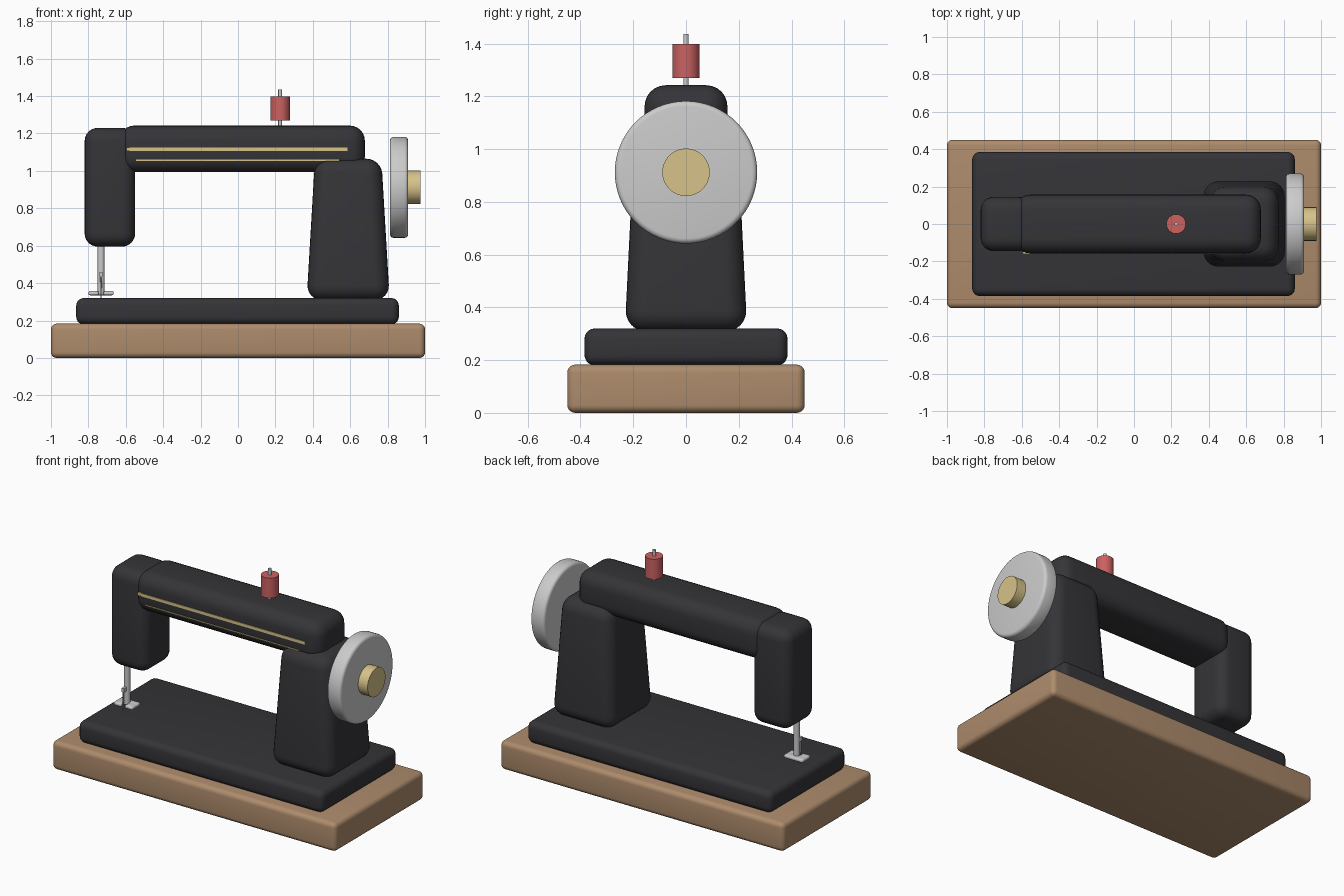
import bpy, bmesh, math
from mathutils import Vector

if "Cube" in bpy.data.objects:
    bpy.data.objects.remove(bpy.data.objects["Cube"])


def material(name, rgb):
    m = bpy.data.materials.new(name)
    m.diffuse_color = (*rgb, 1)
    m.use_nodes = True
    m.node_tree.nodes["Principled BSDF"].inputs["Base Color"].default_value = m.diffuse_color
    return m


BLACK = material("black_enamel", (0.035, 0.035, 0.04))
WOOD = material("wood", (0.42, 0.26, 0.15))
GOLD = material("brass", (0.68, 0.54, 0.25))
RED = material("red_thread", (0.6, 0.12, 0.12))
STEEL = material("steel", (0.62, 0.62, 0.64))


def finish(ob, name, mat, bevel, segments):
    ob.name = name
    ob.data.materials.append(mat)
    if bevel:
        b = ob.modifiers.new("bevel", 'BEVEL')
        b.width, b.segments, b.limit_method = bevel, segments, 'ANGLE'
        b.angle_limit = math.radians(50)
        bpy.ops.object.modifier_apply(modifier=b.name)
    bpy.ops.object.shade_smooth_by_angle(angle=math.radians(35))
    return ob


def box(name, lo, hi, mat, bevel=0, segments=5, top=(1, 1)):
    """Box between two corners; top scales the upper face for a taper."""
    lo, hi = Vector(lo), Vector(hi)
    bpy.ops.mesh.primitive_cube_add(size=1, location=(lo + hi) / 2)
    ob = bpy.context.object
    size = hi - lo
    for v in ob.data.vertices:
        k = top if v.co.z > 0 else (1, 1)
        v.co = (v.co.x * size.x * k[0], v.co.y * size.y * k[1], v.co.z * size.z)
    return finish(ob, name, mat, bevel, segments)


def rod(name, start, end, radius, mat, bevel=0, sides=32, tip=None):
    """Cylinder (or cone) between two points."""
    start, end = Vector(start), Vector(end)
    d = end - start
    bpy.ops.mesh.primitive_cone_add(
        vertices=sides, radius1=radius, radius2=radius if tip is None else tip,
        depth=d.length, location=(start + end) / 2,
        rotation=d.to_track_quat('Z', 'Y').to_euler())
    return finish(bpy.context.object, name, mat, bevel, 4)


# Wooden base and machine bed
box("wooden_base", (-1, -0.45, 0), (1, 0.45, 0.183), WOOD, 0.03)
box("bed", (-0.865, -0.385, 0.18), (0.86, 0.385, 0.32), BLACK, 0.04)

# Tapered column, arm and needle head
box("column", (0.367, -0.232, 0.31), (0.811, 0.232, 1.065), BLACK, 0.08, 6, top=(0.80, 0.84))
box("arm", (-0.635, -0.157, 0.993), (0.678, 0.157, 1.242), BLACK, 0.08, 6)
box("head", (-0.82, -0.145, 0.595), (-0.55, 0.145, 1.23), BLACK, 0.07, 6)

# Gold trim on the front of the arm
box("trim_upper", (-0.595, -0.161, 1.107), (0.585, -0.15, 1.126), GOLD)
box("trim_lower", (-0.545, -0.160, 1.053), (0.54, -0.14, 1.060), GOLD)

# Needle bar, needle and presser foot
NX, NY = -0.732, -0.07
rod("needle_bar", (NX, NY, 0.345), (NX, NY, 0.63), 0.018, STEEL, sides=24)
rod("needle", (NX, NY - 0.04, 0.46), (NX, NY - 0.04, 0.32), 0.006, STEEL, sides=12, tip=0.002)
box("needle_clamp", (NX - 0.008, NY - 0.046, 0.435), (NX + 0.008, NY, 0.46), STEEL)
box("presser_foot", (NX - 0.067, NY - 0.01, 0.335), (NX + 0.067, NY + 0.04, 0.357), STEEL, 0.008, 3)
for side, name in ((-1, "left"), (1, "right")):
    x = NX + side * 0.04
    box(f"presser_toe_{name}", (x - 0.027, NY - 0.045, 0.335), (x + 0.027, NY + 0.01, 0.357),
        STEEL, 0.008, 3)

# Handwheel with brass hub
rod("handwheel", (0.812, 0, 0.912), (0.91, 0, 0.912), 0.27, STEEL, 0.02, sides=64)
rod("handwheel_hub", (0.89, 0, 0.912), (0.976, 0, 0.912), 0.09, GOLD, sides=48)

# Spool on its pin
rod("spool_pin", (0.225, 0, 1.2), (0.225, 0, 1.436), 0.01, STEEL, sides=16)
rod("thread_spool", (0.225, 0, 1.27), (0.225, 0, 1.398), 0.052, RED)
